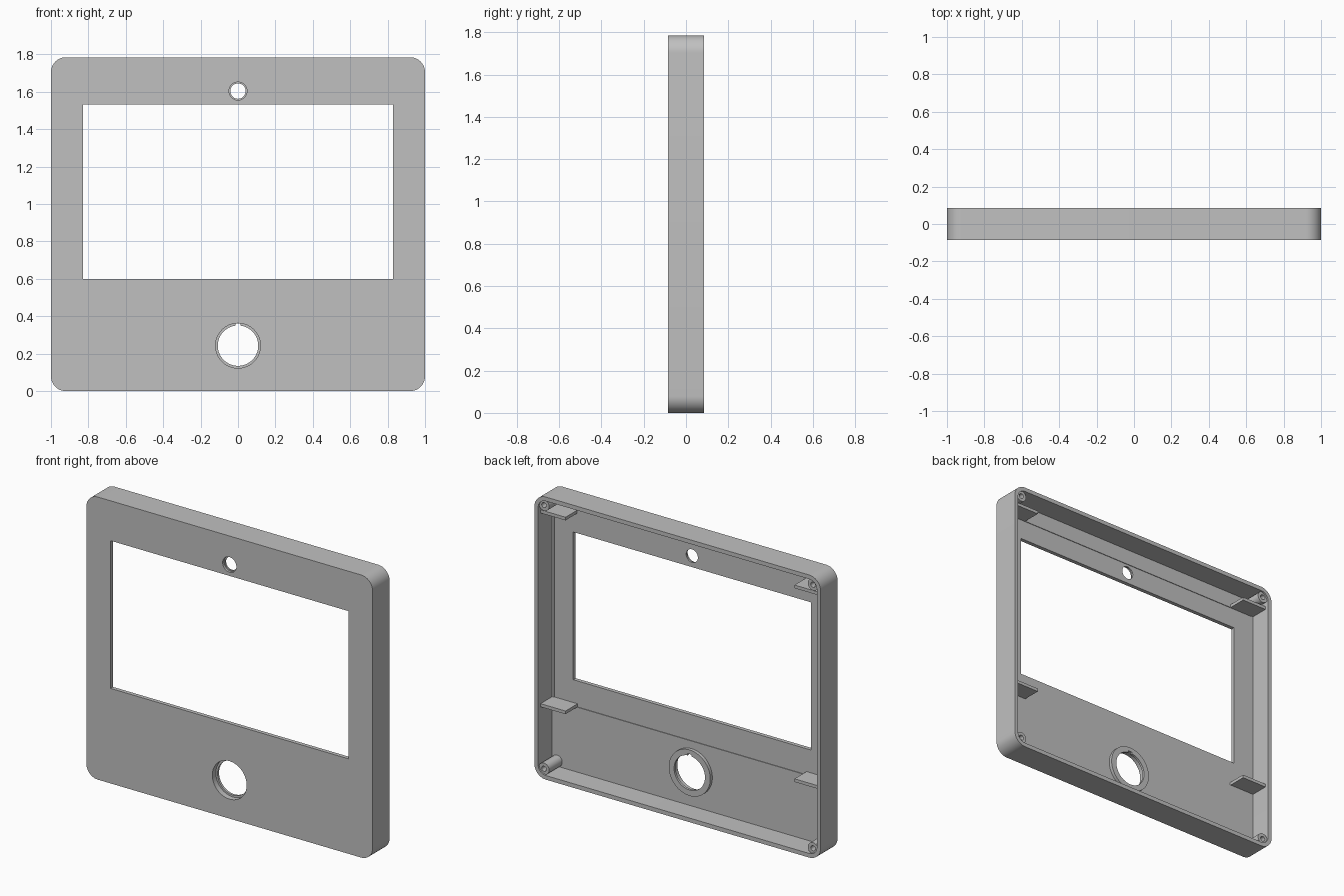
import bpy
import bmesh
from math import cos, sin, pi

if "Cube" in bpy.data.objects:
    bpy.data.objects.remove(bpy.data.objects["Cube"])

grey = bpy.data.materials.new("plain grey plastic")
grey.use_nodes = True
COLOUR = (0.53, 0.53, 0.53, 1)
grey.diffuse_color = COLOUR
grey.node_tree.nodes["Principled BSDF"].inputs["Base Color"].default_value = COLOUR

H = 1.785                       # overall height
FRONT, BACK = -0.085, 0.085     # depth range
INNER = -0.056                  # inside face of the front plate
WALL = 0.026
OVER = 0.02                     # overshoot of cutters


def circle(x, z, r, n=48):
    return [(x + r * cos(2 * pi * i / n), z + r * sin(2 * pi * i / n)) for i in range(n)]


def rect(x0, x1, z0, z1):
    return [(x0, z0), (x1, z0), (x1, z1), (x0, z1)]


def rounded_rect(inset, radius, n=12):
    hx, z0, z1 = 1 - inset - radius, inset + radius, H - inset - radius
    corners = [(hx, z1), (-hx, z1), (-hx, z0), (hx, z0)]
    return [(cx + radius * cos((k + i / n) * pi / 2), cz + radius * sin((k + i / n) * pi / 2))
            for k, (cx, cz) in enumerate(corners) for i in range(n + 1)]


def prism(name, outline, y0, y1):
    """Extrude an x-z outline along y."""
    bm = bmesh.new()
    face = bm.faces.new([bm.verts.new((x, y0, z)) for x, z in outline])
    top = bmesh.ops.extrude_face_region(bm, geom=[face])["geom"]
    for v in top:
        if isinstance(v, bmesh.types.BMVert):
            v.co.y = y1
    bmesh.ops.recalc_face_normals(bm, faces=bm.faces)
    mesh = bpy.data.meshes.new(name)
    bm.to_mesh(mesh)
    bm.free()
    mesh.materials.append(grey)
    ob = bpy.data.objects.new(name, mesh)
    bpy.context.collection.objects.link(ob)
    return ob


def cut(ob, outline, y0, y1):
    """Subtract a prism and bake the result."""
    cutter = prism("cutter", outline, y0, y1)
    cutter.hide_render = True
    mod = ob.modifiers.new("cut", 'BOOLEAN')
    mod.operation, mod.solver, mod.object = 'DIFFERENCE', 'EXACT', cutter
    deps = bpy.context.evaluated_depsgraph_get()
    mesh = bpy.data.meshes.new_from_object(ob.evaluated_get(deps))
    ob.modifiers.clear()
    ob.data = mesh
    bpy.data.objects.remove(cutter)


parts = []

# Housing: rounded tray, open at the back
housing = prism("housing", rounded_rect(0, 0.08), FRONT, BACK)
cut(housing, rounded_rect(WALL, 0.08 - WALL), INNER, BACK + OVER)
parts.append(housing)

# Shallow seat for the display, then the display window
TAB_LOW, TAB_HIGH, TAB_T = 0.436, 1.66, 0.02
cut(housing, rect(-0.96, 0.96, TAB_LOW, TAB_HIGH), INNER - 0.004, INNER + OVER)
cut(housing, rect(-0.83, 0.83, 0.6, 1.533), FRONT - OVER, INNER + OVER)

# Camera hole with a shallow counterbore
CAM_Z = 1.604
cut(housing, circle(0, CAM_Z, 0.041), FRONT - OVER, INNER + OVER)
cut(housing, circle(0, CAM_Z, 0.048), FRONT - OVER, FRONT + 0.015)

# Button hole through the front plate, and the keyed collar behind it
BUTTON_Z = 0.243
cut(housing, circle(0, BUTTON_Z, 0.12, 64), FRONT - OVER, INNER + OVER)
collar = prism("button_collar", circle(0, BUTTON_Z, 0.145, 64), INNER - 0.002, -0.035)
cut(collar, circle(0, BUTTON_Z, 0.108, 64), INNER - OVER, 0)
cut(collar, circle(0, BUTTON_Z, 0.12, 64), INNER - OVER, -0.05)
cut(collar, rect(-0.013, 0.013, BUTTON_Z + 0.08, BUTTON_Z + 0.119), INNER - OVER, 0)
parts.append(collar)

for side, sx in (("left", 1), ("right", -1)):
    # Display support tabs
    for level, z in (("lower", TAB_LOW), ("upper", TAB_HIGH)):
        x0, x1 = sorted((sx * 0.8, sx * 0.985))
        parts.append(prism(f"{level}_{side}_tab", rect(x0, x1, z, z + TAB_T), INNER - 0.01, 0.06))
    # Corner screw posts with blind holes
    for level, z in (("lower", 0.06), ("upper", H - 0.06)):
        post = prism(f"{level}_{side}_screw_post", circle(sx * 0.94, z, 0.036, 32), INNER - 0.01, 0.075)
        cut(post, circle(sx * 0.94, z, 0.016, 24), -0.03, 0.075 + OVER)
        parts.append(post)

# Smooth rounded surfaces, keep hard edges
bpy.ops.object.select_all(action='DESELECT')
for ob in parts:
    ob.select_set(True)
bpy.context.view_layer.objects.active = housing
bpy.ops.object.shade_smooth_by_angle()
